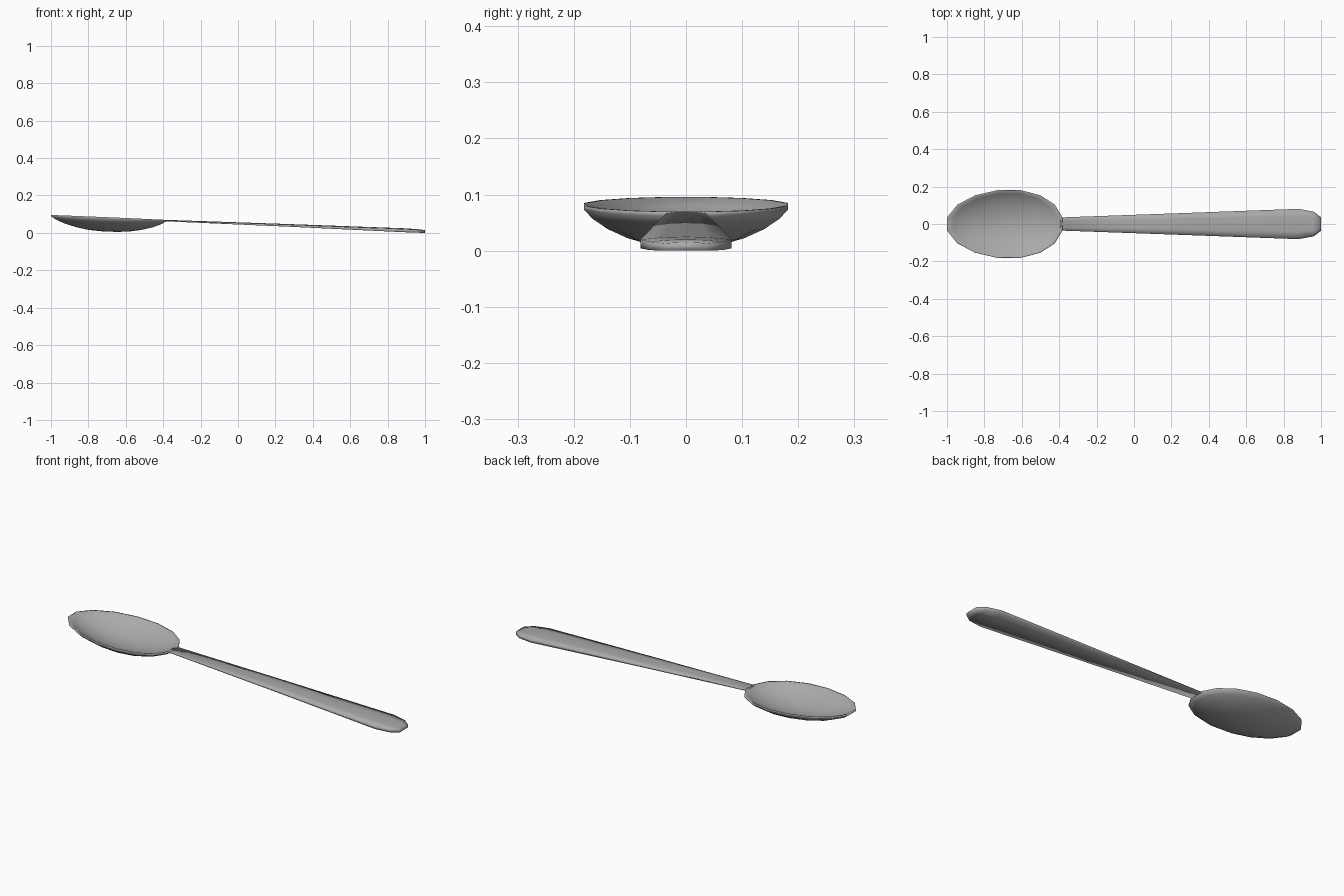
import bpy, bmesh, math

if "Cube" in bpy.data.objects:
    bpy.data.objects.remove(bpy.data.objects["Cube"])

# Dark grey metal
steel = bpy.data.materials.new("dark_steel")
steel.diffuse_color = (0.4, 0.4, 0.4, 1)
steel.use_nodes = True
steel.node_tree.nodes["Principled BSDF"].inputs["Base Color"].default_value = steel.diffuse_color


def loft(name, rings):
    """Skin a list of equal-length closed rings, cap both ends, shade smooth."""
    bm = bmesh.new()
    loops = [[bm.verts.new(p) for p in ring] for ring in rings]
    n = len(loops[0])
    for a, b in zip(loops, loops[1:]):
        for i in range(n):
            j = (i + 1) % n
            bm.faces.new((a[i], a[j], b[j], b[i]))
    bm.faces.new(loops[0])
    bm.faces.new(loops[-1])
    bmesh.ops.recalc_face_normals(bm, faces=bm.faces)
    for f in bm.faces:
        f.smooth = True
    mesh = bpy.data.meshes.new(name)
    bm.to_mesh(mesh)
    bm.free()
    mesh.materials.append(steel)
    ob = bpy.data.objects.new(name, mesh)
    bpy.context.collection.objects.link(ob)
    return ob


# Bowl: 16-sided oval shell, outer skin, tilted lip, then inner skin
def bowl_ring(scale, drop):
    ring = []
    for i in range(16):
        t = math.radians(11.25 + 22.5 * i)
        x = 0.314 * math.cos(t) * scale
        # the lip slopes down toward the handle
        z = 0.0825 - 0.043 * x - drop
        ring.append((-0.692 + 0.025 * math.sin(t) ** 2 * scale + x,
                     0.185 * math.sin(t) * scale, z))
    return ring


outer = [(0.12, 0.0755), (0.35, 0.071), (0.57, 0.059),
         (0.77, 0.042), (0.92, 0.023), (1.0, 0.007), (1.0, 0.0)]
inner = [(0.97, 0.0), (0.89, 0.014), (0.74, 0.032),
         (0.55, 0.048), (0.34, 0.06), (0.12, 0.066)]
loft("bowl", [bowl_ring(s, d) for s, d in outer + inner])

# Handle: flat tapering bar with a slightly crowned top
# stations: x, half width, bottom z, top edge z, crown height
stations = [(-0.395, 0.035, 0.062, 0.067, 0.003),
            (0.25, 0.058, 0.034, 0.044, 0.004),
            (0.88, 0.081, 0.004, 0.020, 0.005),
            (0.96, 0.066, 0.001, 0.016, 0.004),
            (1.0, 0.037, 0.000, 0.013, 0.002)]
loft("handle", [[(x, -w, b), (x, 0, b), (x, w, b), (x, w, t),
                 (x, w * 0.5, t + c * 0.75), (x, 0, t + c),
                 (x, -w * 0.5, t + c * 0.75), (x, -w, t)]
                for x, w, b, t, c in stations])
